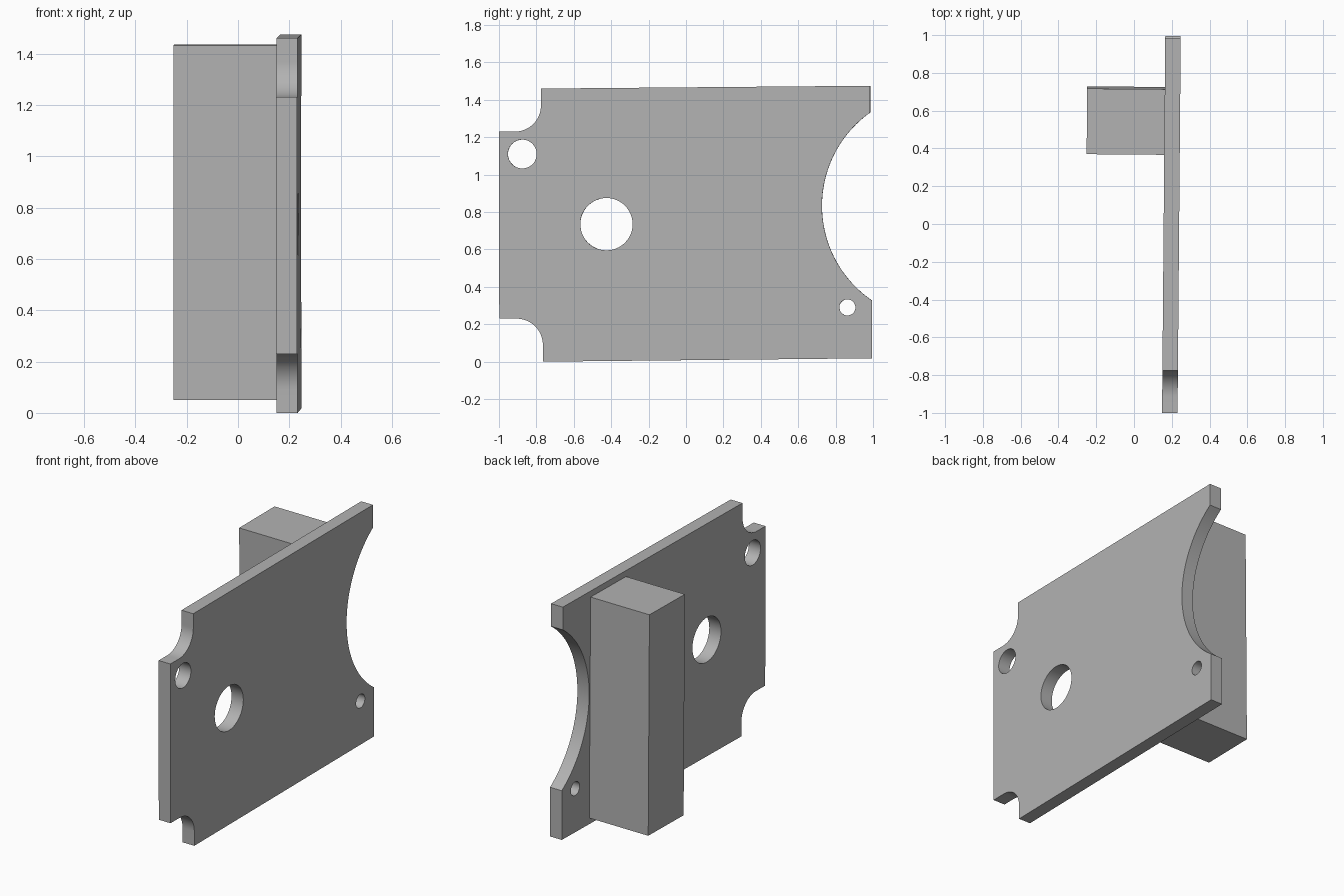
import bpy, bmesh, math
from mathutils import Matrix

if "Cube" in bpy.data.objects:
    bpy.data.objects.remove(bpy.data.objects["Cube"])

TILT = 0.0085  # slight skew of the whole part about the vertical axis

grey = bpy.data.materials.new("plain_grey")
grey.diffuse_color = (0.45, 0.45, 0.45, 1)
grey.use_nodes = True
grey.node_tree.nodes["Principled BSDF"].inputs["Base Color"].default_value = grey.diffuse_color


def arc(cy, cz, r, a0, a1, n):
    """Points on an arc, angles in degrees."""
    return [(cy + r * math.cos(math.radians(a0 + (a1 - a0) * i / n)),
             cz + r * math.sin(math.radians(a0 + (a1 - a0) * i / n)))
            for i in range(n + 1)]


def slab(name, loops, x_mid, thickness):
    """Extrude y-z loops (first is the outline, the rest are holes) along x."""
    curve = bpy.data.curves.new(name, 'CURVE')
    curve.dimensions = '2D'
    curve.fill_mode = 'BOTH'
    curve.extrude = thickness / 2
    for pts in loops:
        s = curve.splines.new('POLY')
        s.points.add(len(pts) - 1)
        for p, (y, z) in zip(s.points, pts):
            p.co = (y, z, 0, 1)
        s.use_cyclic_u = True
    ob = bpy.data.objects.new(name, curve)
    bpy.context.collection.objects.link(ob)
    bpy.ops.object.select_all(action='DESELECT')
    ob.select_set(True)
    bpy.context.view_layer.objects.active = ob
    bpy.ops.object.convert(target='MESH')
    ob = bpy.context.object
    ob.name = name
    # Weld caps to walls and stand the profile up in the y-z plane
    bm = bmesh.new()
    bm.from_mesh(ob.data)
    bmesh.ops.remove_doubles(bm, verts=bm.verts, dist=1e-5)
    bm.transform(Matrix(((0, 0, 1, 0), (1, 0, 0, 0), (0, 1, 0, 0), (0, 0, 0, 1))))
    bmesh.ops.recalc_face_normals(bm, faces=bm.faces)
    bm.to_mesh(ob.data)
    bm.free()
    ob.location.x = x_mid
    ob.rotation_euler.z = -TILT
    ob.data.materials.clear()
    ob.data.materials.append(grey)
    bpy.ops.object.shade_smooth_by_angle(angle=math.radians(30))
    return ob


# Plate outline: two notched corners and a large round bite
outline = [(-0.765, 0.0), (0.995, 0.018)]
outline += arc(1.339, 0.833, 0.612, 235.8, 125.3, 48)
outline += [(0.985, 1.475), (-0.775, 1.46)]
outline += arc(-0.915, 1.37, 0.14, 0, -90, 16)
outline += [(-1.0, 1.23), (-0.998, 0.23)]
outline += arc(-0.905, 0.09, 0.14, 90, 0, 16)

# Three through holes
holes = [arc(y, z, r, 0, 360 * 47 / 48, 47)
         for y, z, r in ((-0.875, 1.11, 0.077), (-0.425, 0.735, 0.14), (0.863, 0.29, 0.043))]
slab("mounting_plate", [outline] + holes, 0.198, 0.082)

# Upright block behind the plate
block = [(0.38, 0.05), (0.727, 0.053), (0.715, 1.435), (0.368, 1.432)]
slab("upright_block", [block], -0.048, 0.412)
